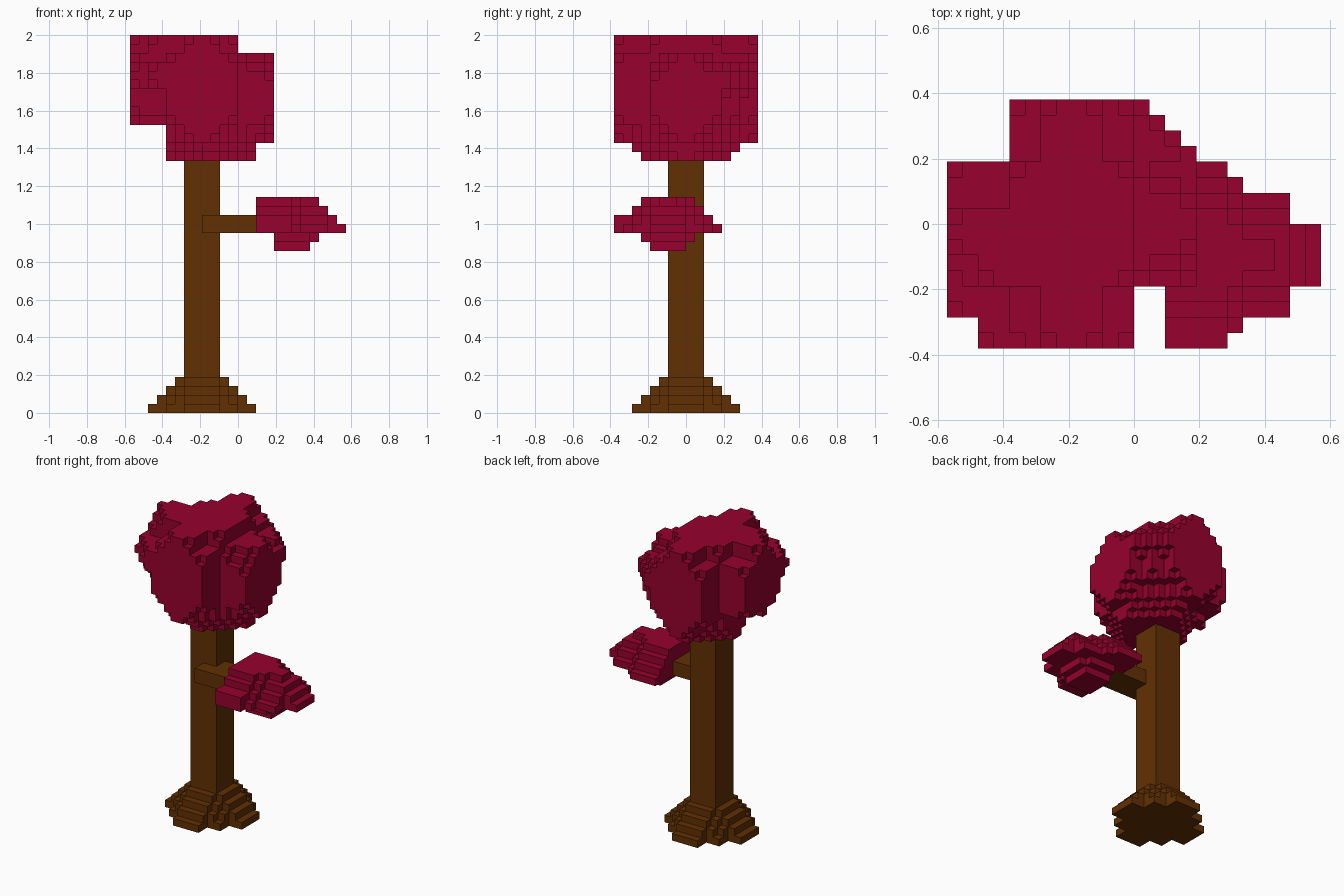
import bpy, bmesh
from mathutils import Vector

cube = bpy.data.objects.get("Cube")
if cube:
    bpy.data.objects.remove(cube, do_unlink=True)

U = 2 / 42  # edge of one block


def material(name, rgb):
    m = bpy.data.materials.new(name)
    m.use_nodes = True
    m.diffuse_color = (*rgb, 1)
    b = m.node_tree.nodes["Principled BSDF"]
    b.inputs["Base Color"].default_value = (*rgb, 1)
    b.inputs["Roughness"].default_value = 0.9
    return m


bark = material("bark brown", (0.122, 0.030, 0.001))
leaf = material("leaf crimson", (0.31, 0.0003, 0.029))


def box(x0, x1, y0, y1, z0, z1):
    return {(x, y, z) for x in range(x0, x1) for y in range(y0, y1) for z in range(z0, z1)}


def disc(axis, lo, hi, cu, cv, ru, rv):
    """Stepped octagon of blocks from lo to hi along an axis."""
    cells = set()
    for u in range(cu - ru, cu + ru):
        for v in range(cv - rv, cv + rv):
            if abs(u + .5 - cu) + abs(v + .5 - cv) <= rv + 1:
                for w in range(lo, hi):
                    c = [u, v]
                    c.insert(axis, w)
                    cells.add(tuple(c))
    return cells


def trim_corners(cells):
    """Drop every block that is bare along all three axes."""
    def bare(c, a):
        return any(tuple(c[i] + d * (i == a) for i in range(3)) not in cells for d in (-1, 1))
    return {c for c in cells if not all(bare(c, a) for a in range(3))}


def build(name, cells, mat):
    """Skin the outside of a set of blocks and merge flat areas."""
    bm = bmesh.new()
    verts = {}

    def vert(p):
        k = tuple(p)
        if k not in verts:
            verts[k] = bm.verts.new(Vector(k) * U)
        return verts[k]

    for c in sorted(cells):
        for a in range(3):
            for s in (0, 1):
                n = list(c)
                n[a] += 1 if s else -1
                if tuple(n) in cells:
                    continue
                quad = []
                for i, j in ((0, 0), (1, 0), (1, 1), (0, 1)):
                    p = list(c)
                    p[a] += s
                    p[(a + 1) % 3] += i
                    p[(a + 2) % 3] += j
                    quad.append(vert(p))
                bm.faces.new(quad if s else quad[::-1])
    bmesh.ops.dissolve_limit(bm, angle_limit=0.01, verts=bm.verts[:], edges=bm.edges[:])
    me = bpy.data.meshes.new(name)
    bm.to_mesh(me)
    bm.free()
    me.materials.append(mat)
    ob = bpy.data.objects.new(name, me)
    bpy.context.collection.objects.link(ob)


# Trunk and side branch
build("trunk", box(-6, -2, -2, 2, 1, 29), bark)
build("branch", box(-4, 3, -4, 0, 20, 22), bark)

# Stepped root mound on a cross-shaped foot
roots = box(-10, 2, -2, 2, 0, 1) | box(-8, 0, -4, 4, 0, 1) | box(-6, -2, -6, 6, 0, 1)
for k in range(1, 4):
    roots |= disc(2, k, k + 1, -4, 0, 6 - k, 6 - k)
build("roots", roots, bark)

# Crown: core column with a flat cap
crown = disc(2, 28, 29, -3, 0, 5, 5) | disc(2, 29, 40, -3, 0, 5, 6)
crown |= box(-8, 0, -4, 4, 40, 42) | box(-10, -8, -4, 1, 40, 42)
# One lobe on each side
crown |= box(-6, -2, -8, 8, 30, 42) | box(-8, 0, -8, 8, 32, 40)      # front and back
crown |= box(-12, -8, -2, 1, 32, 42) | box(-12, -8, -4, 4, 33, 40)   # right
crown |= disc(0, -4, 4, 0, 35, 4, 5)                                 # left
# Stepped tufts in two opposite corners
crown |= box(-12, -8, -6, -4, 36, 39) | box(-10, -8, -8, -6, 36, 39)
for i in range(4):
    crown |= box(0, 4 - i, 4 + i, 5 + i, 35, 39)
crown |= box(0, 2, 4, 6, 32, 35)
build("crown", trim_corners(crown), leaf)

# Low leaf cluster at the branch end: terraced half dome with a small underside
rows = ((2, 12), (4, 10), (5, 7), (6, 6))      # half width, reach
cluster = box(2, 6, -8, -6, 21, 22)
for k in range(4):
    for half, reach in rows:
        h = 2 if (half == 2 and k < 3) else half - k
        if h > 0:
            cluster |= box(2, min(reach, 12 - k), -2 - h, -2 + h, 20 + k, 21 + k)
cluster |= box(2, 9, -3, -1, 23, 24)
cluster |= box(4, 9, -4, 0, 19, 20) | box(4, 8, -5, 1, 19, 20)
cluster |= box(4, 8, -4, 0, 18, 19)
build("branch_leaves", cluster, leaf)
